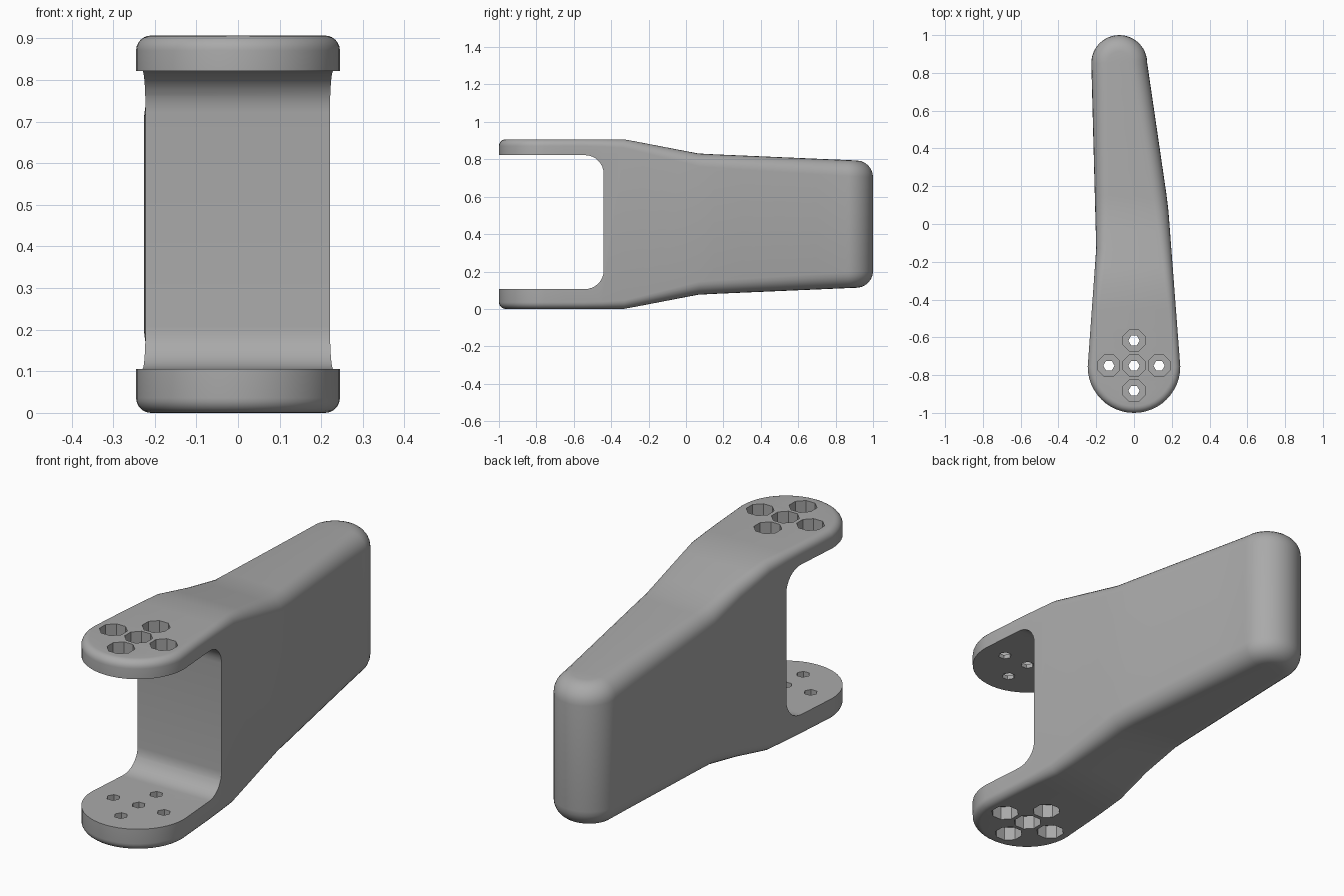
import bpy, bmesh, math

cube = bpy.data.objects.get("Cube")
if cube:
    bpy.data.objects.remove(cube, do_unlink=True)

HEIGHT = 0.907
FRONT_Y, FRONT_R = -0.755, 0.245
REAR_X, REAR_Y, REAR_R = -0.078, 0.852, 0.148


def lerp_table(points, y):
    for (a, va), (b, vb) in zip(points, points[1:]):
        if y <= b:
            return va + (vb - va) * max(0, (y - a) / (b - a))
    return points[-1][1]


def top_drop(y):
    """How far the top and bottom surfaces taper inwards."""
    return lerp_table([(-1, 0), (-0.33, 0), (0.07, 0.077), (1, 0.117)], y)


def edge_radius(y):
    return lerp_table([(-1, 0.036), (-0.5, 0.036), (0.1, 0.07), (0.8, 0.085)], y)


def make_object(name, bm):
    bmesh.ops.recalc_face_normals(bm, faces=bm.faces)
    mesh = bpy.data.meshes.new(name)
    bm.to_mesh(mesh)
    bm.free()
    ob = bpy.data.objects.new(name, mesh)
    bpy.context.collection.objects.link(ob)
    return ob


# Plan outline: matching left and right stations from front tip to rear tip
right, left = [], []
for k in range(1, 13):
    a = math.pi / 2 * k / 12
    y = FRONT_Y - FRONT_R * math.cos(a)
    right.append((FRONT_R * math.sin(a), y))
    left.append((-FRONT_R * math.sin(a), y))
for y in (-0.65, -0.55, -0.45, -0.33, -0.23, -0.13, -0.03, 0.07, 0.15, 0.3, 0.5, 0.7):
    right.append((lerp_table([(FRONT_Y, FRONT_R), (0.1, 0.18), (REAR_Y, 0.07)], y), y))
    left.append((lerp_table([(FRONT_Y, -FRONT_R), (-0.13, -0.2), (REAR_Y, -0.226)], y), y))
for k in range(12):
    a = math.pi / 2 * k / 12
    y = REAR_Y + REAR_R * math.sin(a)
    right.append((REAR_X + REAR_R * math.cos(a), y))
    left.append((REAR_X - REAR_R * math.cos(a), y))
outline = [(0, FRONT_Y - FRONT_R)] + right + [(REAR_X, REAR_Y + REAR_R)] + left[::-1]
count = len(outline)

# Arm body: stacked rings with rounded upper and lower edges
bm = bmesh.new()
STEPS = 6
levels = [(k, s) for s in (-1, 1) for k in (range(STEPS, -1, -1) if s < 0 else range(STEPS + 1))]
rings = []
for k, side in levels:
    a = math.pi / 2 * k / STEPS
    ring = []
    for i, (x, y) in enumerate(outline):
        px, py = outline[i - 1]
        nx, ny = outline[(i + 1) % count]
        tx, ty = nx - px, ny - py
        length = math.hypot(tx, ty)
        r = edge_radius(y)
        inset = r * (1 - math.cos(a))
        xx, yy = x - ty / length * inset, y + tx / length * inset
        half = HEIGHT / 2 - top_drop(yy) - r * (1 - math.sin(a))
        ring.append(bm.verts.new((xx, yy, HEIGHT / 2 + side * half)))
    rings.append(ring)
for low, high in zip(rings, rings[1:]):
    for i in range(count):
        j = (i + 1) % count
        bm.faces.new((low[i], low[j], high[j], high[i]))
for ring in (rings[0], rings[-1]):
    mid = count // 2
    bm.faces.new((ring[0], ring[1], ring[-1]))
    for i in range(1, mid - 1):
        bm.faces.new((ring[i], ring[i + 1], ring[-i - 1], ring[-i]))
    bm.faces.new((ring[mid - 1], ring[mid], ring[mid + 1]))
arm = make_object("bracket_arm", bm)


def cut(cutter):
    cutter.hide_render = True
    mod = arm.modifiers.new("cut", "BOOLEAN")
    mod.operation = "DIFFERENCE"
    mod.solver = "EXACT"
    mod.object = cutter
    bpy.ops.object.select_all(action="DESELECT")
    arm.select_set(True)
    bpy.context.view_layer.objects.active = arm
    bpy.ops.object.modifier_apply(modifier=mod.name)
    bpy.data.objects.remove(cutter, do_unlink=True)


# Fork slot with filleted inner corners
SLOT_LOW, SLOT_HIGH, SLOT_BACK, FILLET = 0.106, 0.822, -0.44, 0.1
profile = [(-1.2, SLOT_HIGH), (-1.2, SLOT_LOW)]
for cz, start in ((SLOT_LOW + FILLET, -90), (SLOT_HIGH - FILLET, 0)):
    for k in range(9):
        a = math.radians(start + 90 * k / 8)
        profile.append((SLOT_BACK - FILLET + FILLET * math.cos(a), cz + FILLET * math.sin(a)))
bm = bmesh.new()
face = bm.faces.new([bm.verts.new((-0.5, y, z)) for y, z in profile])
extruded = bmesh.ops.extrude_face_region(bm, geom=[face])["geom"]
bmesh.ops.translate(bm, vec=(1, 0, 0), verts=[v for v in extruded if isinstance(v, bmesh.types.BMVert)])
cut(make_object("slot_cutter", bm))


# Screw holes: wide outer recess and narrow through hole in both fork plates
def drill(x, y, radius, sides, z_low, z_high):
    bpy.ops.mesh.primitive_cylinder_add(
        vertices=sides, radius=radius, depth=z_high - z_low,
        location=(x, y, (z_low + z_high) / 2), rotation=(0, 0, math.pi / sides))
    cutter = bpy.context.object
    cutter.name = "hole_cutter"
    cut(cutter)


RECESS = 0.065
for x, y in ((0, -0.75), (0, -0.617), (0, -0.883), (-0.133, -0.75), (0.133, -0.75)):
    drill(x, y, 0.062, 8, -0.1, RECESS)
    drill(x, y, 0.062, 8, HEIGHT - RECESS, HEIGHT + 0.1)
    drill(x, y, 0.03, 6, -0.2, HEIGHT + 0.2)

# Material and shading
grey = bpy.data.materials.new("plain grey")
colour = (0.4, 0.4, 0.4, 1)
grey.diffuse_color = colour
grey.use_nodes = True
grey.node_tree.nodes["Principled BSDF"].inputs["Base Color"].default_value = colour
arm.data.materials.clear()
arm.data.materials.append(grey)
for poly in arm.data.polygons:
    poly.material_index = 0
bpy.ops.object.select_all(action="DESELECT")
arm.select_set(True)
bpy.context.view_layer.objects.active = arm
bpy.ops.object.shade_smooth_by_angle(angle=math.radians(30))
